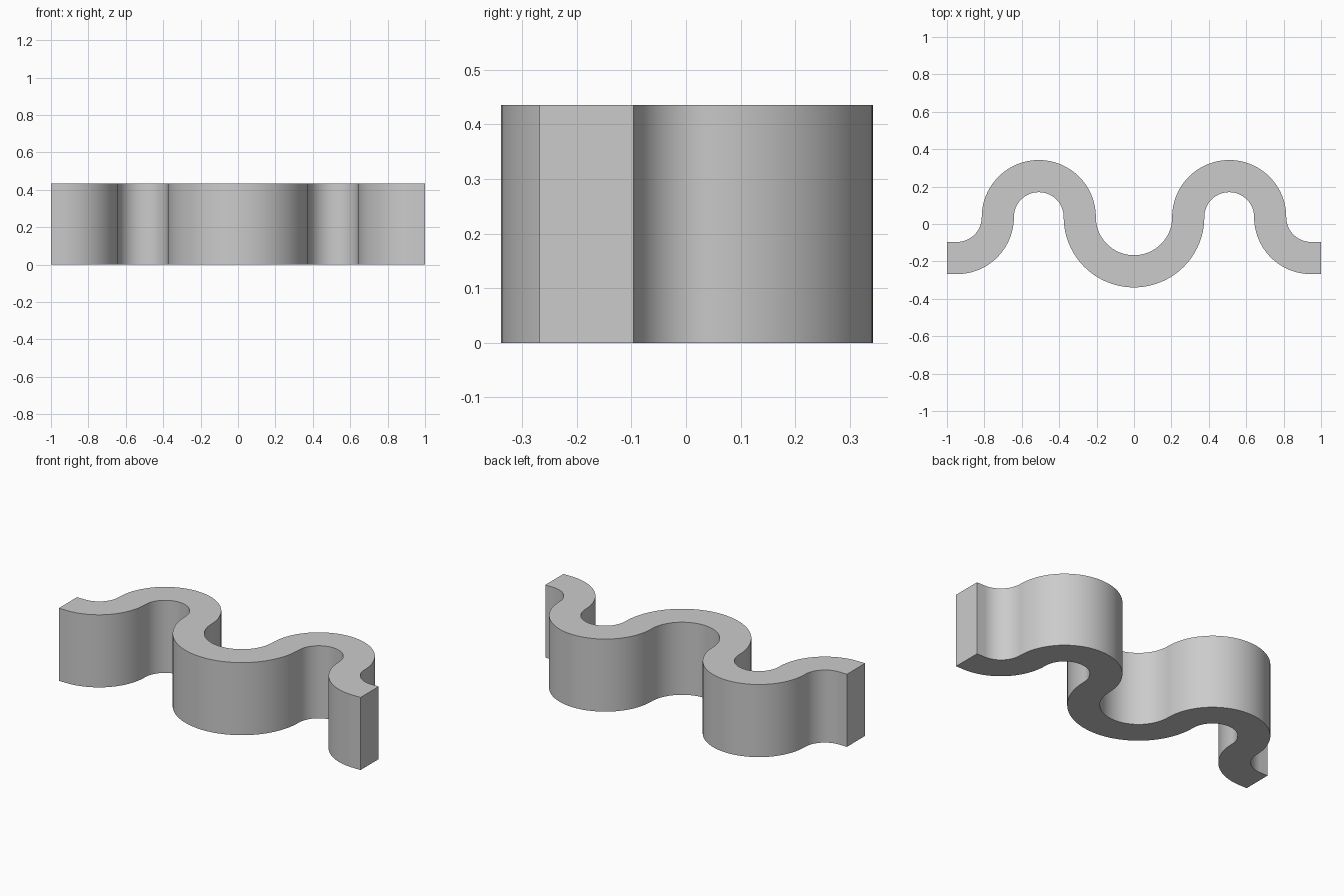
import bpy, bmesh
from math import sin, cos, pi, radians

if "Cube" in bpy.data.objects:
    bpy.data.objects.remove(bpy.data.objects["Cube"])

HEIGHT = 0.435
HALF = 0.086        # half the wall thickness
CENTRE_Y = 0.037    # all bend centres lie on this line
CREST, TROUGH, END = 0.219, 0.29, 0.219   # centre-line radii of the bends
STEPS = 24          # segments per quarter turn

crest_x = TROUGH + CREST
end_x = crest_x + CREST + END


def bend(x, radius, start, stop, side):
    """Wall cross-sections along one bend: pairs of points (back, front)."""
    count = round(abs(stop - start) / (pi / 2) * STEPS)
    pairs = []
    for i in range(count + 1):
        a = start + (stop - start) * i / count
        pairs.append([(x + r * cos(a), CENTRE_Y + r * sin(a))
                      for r in (radius + side * HALF, radius - side * HALF)])
    return pairs


# Wave from left to right: flat end, quarter bend, crest, trough, crest, quarter bend, flat end
end_y = CENTRE_Y - END
sections = [[(-1, end_y + HALF), (-1, end_y - HALF)]]
for piece in (bend(-end_x, END, -pi / 2, 0, -1),
              bend(-crest_x, CREST, pi, 0, 1),
              bend(0, TROUGH, -pi, 0, -1),
              bend(crest_x, CREST, pi, 0, 1),
              bend(end_x, END, -pi, -pi / 2, -1)):
    sections += piece if len(sections) == 1 else piece[1:]
sections.append([(1, end_y + HALF), (1, end_y - HALF)])

# Strip of quads, extruded upwards
bm = bmesh.new()
rows = [[bm.verts.new((x, y, 0)) for x, y in pair] for pair in sections]
for a, b in zip(rows, rows[1:]):
    bm.faces.new((a[0], a[1], b[1], b[0]))
top = bmesh.ops.extrude_face_region(bm, geom=bm.faces[:])["geom"]
bmesh.ops.translate(bm, vec=(0, 0, HEIGHT),
                    verts=[v for v in top if isinstance(v, bmesh.types.BMVert)])
bmesh.ops.recalc_face_normals(bm, faces=bm.faces[:])
mesh = bpy.data.meshes.new("wavy_wall")
bm.to_mesh(mesh)
bm.free()

wall = bpy.data.objects.new("wavy_wall", mesh)
bpy.context.collection.objects.link(wall)

# Plain grey
grey = bpy.data.materials.new("plain_grey")
grey.use_nodes = True
colour = (0.6, 0.6, 0.6, 1)
grey.diffuse_color = colour
grey.node_tree.nodes["Principled BSDF"].inputs["Base Color"].default_value = colour
mesh.materials.append(grey)

# Smooth bends with crisp rims
bpy.context.view_layer.objects.active = wall
wall.select_set(True)
bpy.ops.object.shade_smooth_by_angle(angle=radians(30))
